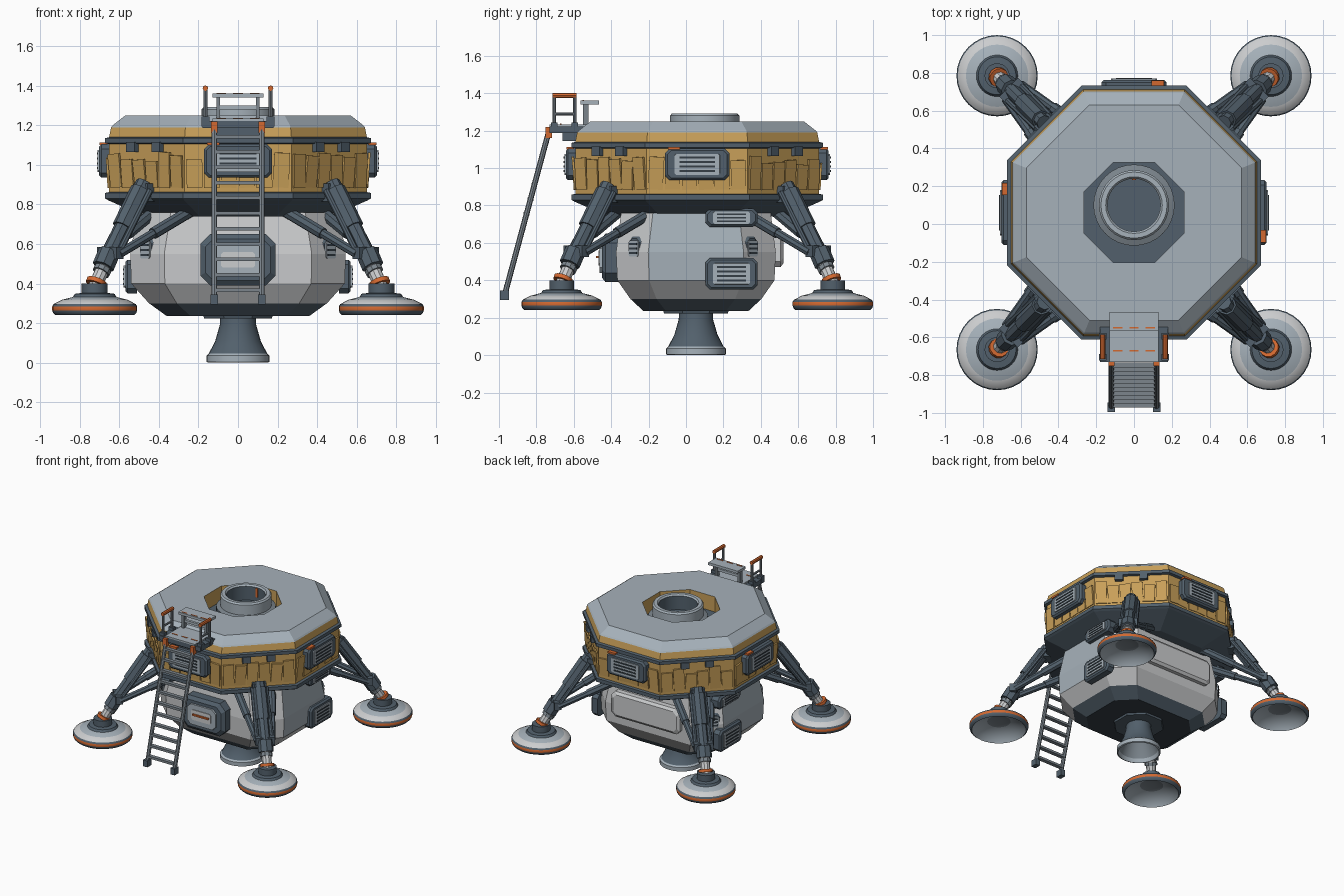
import bpy, bmesh, random
from math import radians, pi, cos, sin
from mathutils import Matrix, Vector

if "Cube" in bpy.data.objects:
    bpy.data.objects.remove(bpy.data.objects["Cube"])
random.seed(4)


def material(name, r, g, b):
    m = bpy.data.materials.new(name)
    m.use_nodes = True
    m.diffuse_color = (r, g, b, 1)
    m.node_tree.nodes["Principled BSDF"].inputs["Base Color"].default_value = (r, g, b, 1)
    return m


GOLD = material("gold foil", .58, .35, .1)
SLATE = material("slate", .085, .118, .15)
DARK = material("dark slate", .035, .048, .06)
BLUE = material("blue grey", .38, .44, .49)
LIGHT = material("light grey", .6, .61, .62)
STEEL = material("steel", .2, .235, .265)
ORANGE = material("orange", .65, .14, .03)

I = Matrix.Identity(4)
T = lambda x, y, z: Matrix.Translation((x, y, z))
R = lambda deg, axis: Matrix.Rotation(radians(deg), 4, axis)
FLAT = R(90, 'X')                       # turns a stack so that it points out of a wall
turn = lambda deg: T(0, .06, 0) @ R(deg, 'Z')   # frame of one side of the octagon


def finish(name, bm, mats, M, smooth=False):
    bmesh.ops.recalc_face_normals(bm, faces=bm.faces)
    me = bpy.data.meshes.new(name)
    bm.to_mesh(me)
    bm.free()
    for m in mats:
        me.materials.append(m)
    if smooth:
        me.polygons.foreach_set("use_smooth", [True] * len(me.polygons))
        me.set_sharp_from_angle(angle=radians(35))
    ob = bpy.data.objects.new(name, me)
    ob.matrix_world = M
    bpy.context.collection.objects.link(ob)
    return ob


def skin(name, loops, mats, M, smooth=False, caps=True):
    """Bridge vertex loops; mats lists bottom cap, each band, top cap."""
    bm = bmesh.new()
    used = list(dict.fromkeys(mats))
    rows = [[bm.verts.new(p) for p in lp] for lp in loops]
    n = len(rows[0])
    for k in range(len(rows) - 1):
        for i in range(n):
            j = (i + 1) % n
            f = bm.faces.new((rows[k][i], rows[k][j], rows[k + 1][j], rows[k + 1][i]))
            f.material_index = used.index(mats[k + 1])
    if caps:
        bm.faces.new(rows[0]).material_index = used.index(mats[0])
        bm.faces.new(rows[-1]).material_index = used.index(mats[-1])
    return finish(name, bm, used, M, smooth)


def loft(name, rings, mats, M=I):
    """Chamfered rectangles (half x, half y, chamfer, z) stacked into a solid."""
    loops = [[(a, c - b, z), (a, b - c, z), (a - c, b, z), (c - a, b, z),
              (-a, b - c, z), (-a, c - b, z), (c - a, -b, z), (a - c, -b, z)]
             for a, b, c, z in rings]
    return skin(name, loops, mats, M)


def octagon(name, rings, mats, M=I):
    return loft(name, [(r, r, r * .586, z) for r, z in rings], mats, M)


def lathe(name, prof, mats, M=I, n=32, caps=True):
    loops = [[(r * cos(2 * pi * i / n), r * sin(2 * pi * i / n), z) for i in range(n)]
             for r, z in prof]
    return skin(name, loops, mats, M, True, caps)


def box(name, size, loc, mat, M=I):
    bm = bmesh.new()
    bmesh.ops.create_cube(bm, size=1, matrix=Matrix.Diagonal((*size, 1)))
    return finish(name, bm, [mat], M @ T(*loc))


def rod(name, a, b, r, mat, M=I, n=8):
    a, b = Vector(a), Vector(b)
    rot = (b - a).to_track_quat('Z', 'Y').to_matrix().to_4x4()
    return lathe(name, [(r, 0), (r, (b - a).length)], [mat] * 3, M @ T(*a) @ rot, n)


def vent(name, w, h, depth, M, slots=4):
    """Framed louvre on a wall; M has -y pointing out of the wall."""
    P = M @ FLAT
    loft(name + "_frame", [(w, h, .025, -.03), (w, h, .025, depth - .012),
                           (w - .012, h - .012, .02, depth)], [SLATE] * 4, P)
    loft(name + "_plate", [(w * .72, h * .68, .008, 0), (w * .7, h * .66, .008, depth + .008)],
         [BLUE] * 3, P)
    for k in range(slots):
        z = (k - (slots - 1) / 2) * h * 1.15 / slots
        box(name + "_slot", (w * 1.1, .006, h * .5 / slots), (0, -depth - .009, z), DARK, M)


# Upper octagonal deck with trims, bevelled roof and recessed well
octagon("upper_deck",
        [(.47, .74), (.655, .82), (.672, .83), (.672, .858), (.652, .862), (.652, 1.105),
         (.672, 1.11), (.672, 1.135), (.652, 1.14), (.642, 1.19), (.634, 1.2), (.57, 1.25),
         (.265, 1.25), (.265, 1.13)],
        [SLATE] * 5 + [GOLD] + [SLATE] * 3 + [GOLD, BLUE, BLUE, BLUE, GOLD, SLATE], turn(0))

# Docking ring in the well
lathe("docking_ring",
      [(.215, 1.12), (.215, 1.19), (.185, 1.2), (.185, 1.28), (.175, 1.292), (.15, 1.292),
       (.14, 1.28), (.14, 1.17)], [SLATE, SLATE, STEEL, BLUE, BLUE, BLUE, BLUE, SLATE, SLATE],
      T(0, .1, 0))
box("docking_mark", (.02, .008, .07), (0, .237, 1.24), ORANGE)

# Foil tiles on all eight sides, louvres on four, clips on the other four
for side in range(8):
    M = turn(side * 45)
    for k in range(6):
        h = random.uniform(.13, .18)
        tilt = R(random.uniform(2, 6), 'X') @ R(random.uniform(-4, 4), 'Y')
        box("foil_tile", (.08, .012, h), (0, 0, 0), GOLD,
            M @ T((k - 2.5) * .088, -.658, .885 + h / 2) @ tilt)
    if side % 2 == 0:
        vent("deck_vent", .172, .085, .05, M @ T(0, -.652, 1.02))
        box("vent_tag", (.065, .04, .014), (-.125, -.68, 1.107), ORANGE, M)
    else:
        for x in (-.09, .09):
            box("trim_clip", (.06, .03, .05), (x, -.665, 1.09), SLATE, M)

# Lower hull: side walls tinted, underside dark
hull = loft("lower_hull",
            [(.36, .28, .12, .235), (.45, .35, .14, .3), (.54, .42, .17, .4),
             (.545, .427, .172, .55), (.51, .4, .17, .76)],
            [DARK, SLATE, LIGHT, LIGHT, LIGHT, LIGHT], T(0, .053, 0))
hull.data.materials.append(BLUE)
for f in hull.data.polygons:
    if abs(f.normal.x) > .75 and f.center.z > .4:
        f.material_index = len(hull.data.materials) - 1

# Hull louvres on both flanks and small ones on the corners
for s in (1, -1):
    M = T(0, .053, 0) @ R(90 * s, 'Z')
    vent("hull_vent_low", .14, .085, .03, M @ T(.19 * s, -.54, .435))
    vent("hull_vent_high", .14, .05, .04, M @ T(.19 * s, -.52, .735), 3)
    for y, deg in ((-.29, 45), (.29, 135)):
        C = T(.455 * s, .053 + y, .57) @ R(deg * s, 'Z') @ T(-.02 * s, 0, 0)
        vent("corner_vent", .05, .065, .035, C, 3)

# Front hatch and rear panel
H = T(0, -.37, .52) @ FLAT
loft("hatch_frame", [(.19, .13, .05, -.02), (.19, .13, .05, .06), (.165, .105, .04, .08)],
     [SLATE] * 4, H)
loft("hatch_door", [(.13, .085, .03, .05), (.125, .08, .03, .092)], [BLUE] * 3, H)
loft("hatch_window", [(.085, .04, .01, .05), (.085, .04, .01, .097)], [LIGHT] * 3, H)
box("hatch_handle", (.14, .02, .012), (0, -.47, .525), ORANGE)
loft("rear_panel", [(.3, .1, .03, -.02), (.3, .1, .03, .03), (.28, .08, .03, .045)], [LIGHT] * 4,
     T(0, .475, .57) @ R(180, 'Z') @ FLAT)

# Engine bell with mounting flange
lathe("engine_bell",
      [(.06, .2), (.09, .16), (.14, .03), (.15, 0), (.16, .004), (.16, .035), (.148, .045),
       (.115, .11), (.092, .19), (.09, .25)],
      [DARK, STEEL, STEEL, BLUE, BLUE, BLUE, BLUE, SLATE, SLATE, SLATE, SLATE], T(0, .053, 0))
octagon("engine_flange", [(.17, .222), (.18, .25)], [SLATE] * 3, T(0, .053, 0))

# Four landing legs, each built pointing along -y
for deg in (45, 135, 225, 315):
    M = turn(deg)
    lathe("foot_pad",
          [(.03, .315), (.085, .31), (.17, .275), (.198, .24), (.21, .25), (.215, .264),
           (.215, .284), (.208, .296), (.165, .318), (.11, .332), (.1, .348), (.066, .352),
           (.066, .4)],
          [STEEL, STEEL, BLUE, BLUE, SLATE, SLATE, ORANGE, SLATE, LIGHT, BLUE, SLATE, SLATE,
           SLATE, SLATE], M @ T(0, -1.025, 0))
    rod("ankle_strut", (0, -1.025, .38), (0, -.945, .51), .036, LIGHT, M, 10)
    rod("ankle_ring", (0, -1.02, .395), (0, -1.01, .415), .052, ORANGE, M, 12)
    rod("ankle_collar", (0, -.98, .455), (0, -.965, .475), .046, STEEL, M, 10)
    rod("knee", (0, -.965, .485), (0, -.92, .56), .056, SLATE, M)
    rod("main_strut", (0, -.95, .51), (0, -.675, .91), .04, SLATE, M)
    rod("strut_sleeve", (0, -.83, .685), (0, -.7, .875), .05, SLATE, M)
    box("knee_clevis", (.14, .05, .06), (0, -.915, .555), SLATE, M)
    box("deck_mount", (.1, .05, .09), (0, -.672, .86), SLATE, M)
    for s in (1, -1):
        rod("rail_strut", (.055 * s, -.91, .55), (.05 * s, -.68, .87), .016, SLATE, M)
        rod("brace_strut", (.055 * s, -.905, .55), (.13 * s, -.46, .77), .024, SLATE, M)
        rod("brace_sleeve", (.09 * s, -.697, .653), (.13 * s, -.46, .77), .031, SLATE, M)

# Porch platform on a bracket, with a raised step shelf
box("porch_floor", (.36, .2, .035), (0, -.63, 1.205), SLATE)
box("porch_plate", (.26, .22, .012), (0, -.62, 1.228), BLUE)
box("porch_bracket", (.24, .16, .05), (0, -.58, 1.17), SLATE)
box("shelf", (.26, .1, .02), (0, -.515, 1.35), BLUE)
box("shelf_bar", (.2, .02, .02), (0, -.535, 1.29), BLUE)
for x in (-.085, 0, .085):
    box("porch_mark", (.05, .008, .004), (x, -.67, 1.235), ORANGE)
    box("shelf_mark", (.05, .008, .004), (x, -.55, 1.361), ORANGE)

# Ladder, handrails and posts, mirrored left and right
top, foot = Vector((0, -.735, 1.19)), Vector((0, -.97, .32))
for s in (1, -1):
    x = Vector((.12 * s, 0, 0))
    rod("ladder_rail", top + x, foot + x, .015, STEEL)
    box("ladder_foot", (.038, .05, .05), foot + x, SLATE)
    box("ladder_bracket", (.032, .035, .06), top + x, ORANGE)
    box("shelf_post", (.02, .03, .12), (.1 * s, -.535, 1.285), STEEL)
    for y in (-.705, -.595):
        rod("handrail_post", (.165 * s, y, 1.2), (.165 * s, y, 1.385), .01, STEEL)
        box("post_base", (.04, .035, .05), (.165 * s, y, 1.22), SLATE)
    rod("handrail_grip", (.165 * s, -.715, 1.388), (.165 * s, -.585, 1.388), .014, ORANGE)
    rod("handrail_bar", (.165 * s, -.705, 1.29), (.165 * s, -.595, 1.29), .008, STEEL)
for k in range(11):
    p = top.lerp(foot, (k + .6) / 11.2)
    box("ladder_rung", (.23, .03, .018), p, STEEL)
